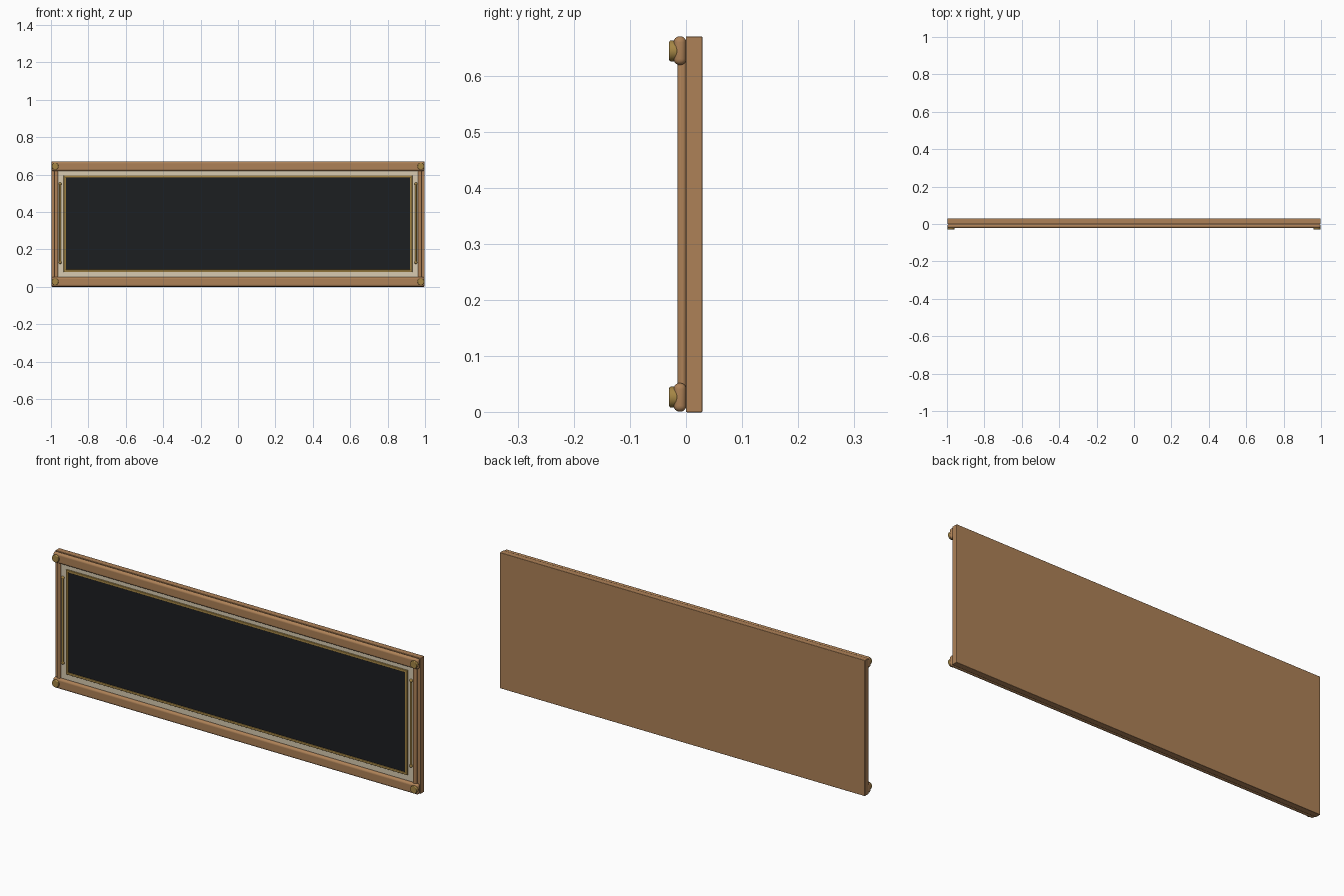
import bpy, math

if "Cube" in bpy.data.objects:
    bpy.data.objects.remove(bpy.data.objects["Cube"])

def mat(name, c):
    m = bpy.data.materials.new(name)
    m.diffuse_color = (*c, 1)
    m.use_nodes = True
    m.node_tree.nodes["Principled BSDF"].inputs["Base Color"].default_value = m.diffuse_color
    return m

WOOD = mat("wood", (0.42, 0.22, 0.095))
CREAM = mat("cream", (0.69, 0.60, 0.44))
GOLD = mat("brass", (0.38, 0.24, 0.06))
DARK = mat("slate", (0.012, 0.013, 0.015))

def finish(name, m, bevel=0, seg=3):
    o = bpy.context.object
    o.name = name
    o.data.materials.append(m)
    if bevel:
        b = o.modifiers.new("bevel", 'BEVEL')
        b.width, b.segments, b.limit_method = bevel, seg, 'ANGLE'
    bpy.ops.object.shade_smooth_by_angle(angle=math.radians(35))
    return o

def box(name, x, y, z, m, bevel=0, seg=3):
    bpy.ops.mesh.primitive_cube_add(size=1, location=[(a + b) / 2 for a, b in (x, y, z)])
    o = bpy.context.object
    o.scale = [b - a for a, b in (x, y, z)]
    bpy.ops.object.transform_apply(location=False, rotation=False, scale=True)
    return finish(name, m, bevel, seg)

def cyl(name, loc, r, depth, m, rot=(0, 0, 0), bevel=0):
    bpy.ops.mesh.primitive_cylinder_add(vertices=32, radius=r, depth=depth, location=loc, rotation=rot)
    return finish(name, m, bevel)

H, W = 0.67, 0.997
# Backing board and inset panels
box("back_board", (-W, W), (0, 0.029), (0, H), WOOD, 0.0015, 2)
box("cream_mount", (-0.97, 0.97), (-0.006, 0.001), (0.045, 0.625), CREAM)
box("dark_panel", (-0.925, 0.925), (-0.009, -0.003), (0.085, 0.59), DARK)

# Brass trim round the dark panel
for s, n in ((-1, "left"), (1, "right")):
    x = sorted((s * 0.92, s * 0.932))
    box(f"{n}_trim", x, (-0.012, -0.004), (0.079, 0.596), GOLD, 0.002)
for z, n in ((0.079, "bottom"), (0.584, "top")):
    box(f"{n}_trim", (-0.932, 0.932), (-0.012, -0.004), (z, z + 0.012), GOLD, 0.002)

# Rounded top and bottom rails
for z, n in ((0.001, "bottom"), (H - 0.051, "top")):
    box(f"{n}_rail", (-W, W), (-0.022, 0.0005), (z, z + 0.051), WOOD, 0.0105, 6)

for s, n in ((-1, "left"), (1, "right")):
    # Side stile
    x = sorted((s * 0.962, s * 0.982))
    box(f"{n}_stile", x, (-0.015, 0.0005), (0.03, 0.64), WOOD, 0.006, 5)
    # Brass side rod with ball ends
    cyl(f"{n}_rod", (s * 0.951, -0.009, 0.34), 0.005, 0.42, GOLD)
    for z in (0.13, 0.55):
        bpy.ops.mesh.primitive_uv_sphere_add(segments=20, ring_count=12, radius=0.008, location=(s * 0.951, -0.0075, z))
        finish(f"{n}_rod_ball", GOLD)
    # Corner studs
    for z in (0.027, H - 0.026):
        cyl(f"{n}_stud", (s * 0.978, -0.0225, z), 0.0185, 0.015, GOLD, (math.pi / 2, 0, 0), 0.003)
